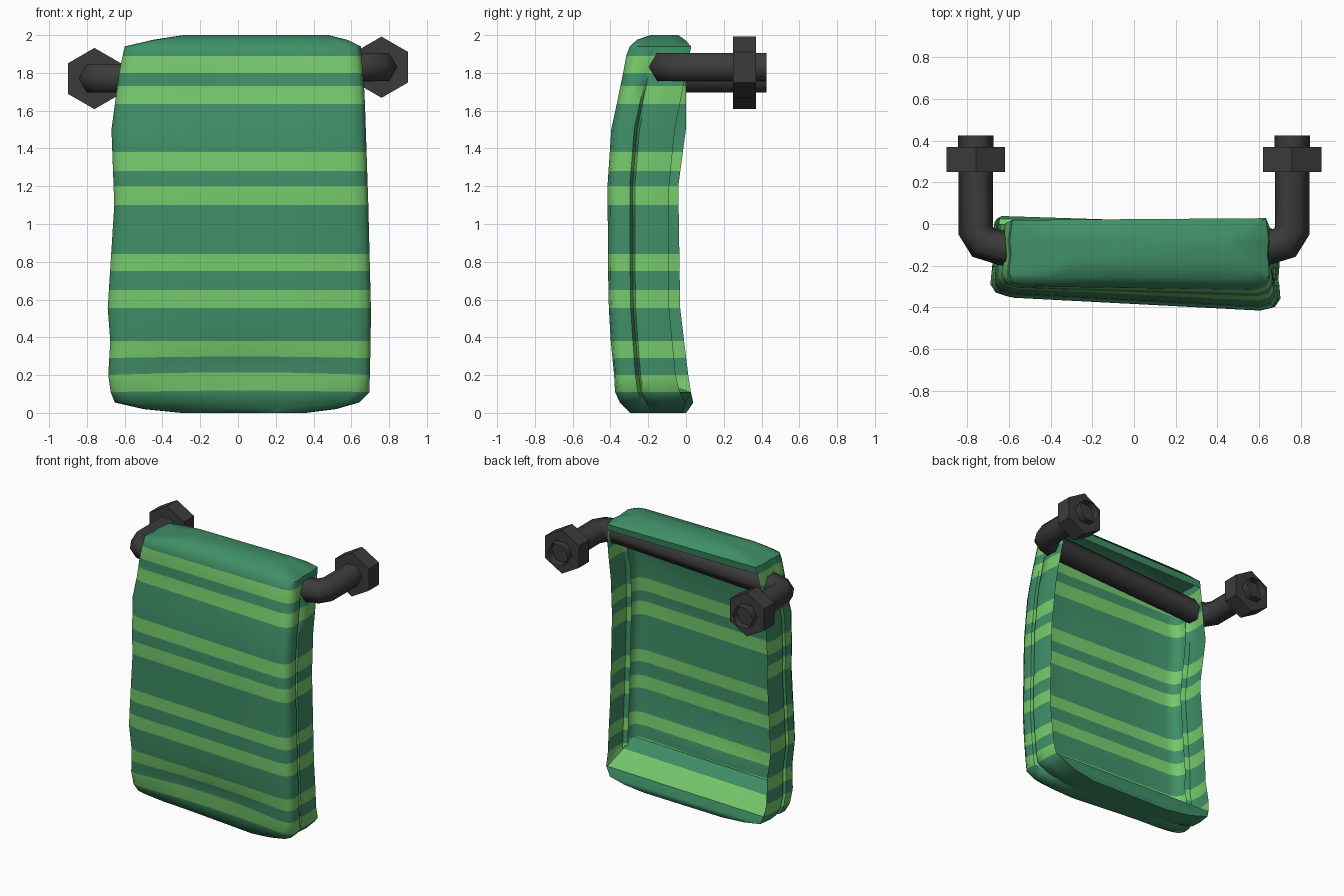
import bpy, bmesh, math

if "Cube" in bpy.data.objects:
    bpy.data.objects.remove(bpy.data.objects["Cube"])


def material(name, rgb):
    m = bpy.data.materials.new(name)
    m.diffuse_color = (*rgb, 1)
    m.use_nodes = True
    m.node_tree.nodes["Principled BSDF"].inputs["Base Color"].default_value = m.diffuse_color
    return m


green = material("towel green", (0.050, 0.275, 0.135))
light = material("stripe light green", (0.18, 0.585, 0.15))
iron = material("dark iron", (0.044, 0.044, 0.044))


def lerp(table, z):
    """Piecewise linear lookup in (z, value) pairs."""
    for (z0, a), (z1, b) in zip(table, table[1:]):
        if z <= z1:
            return a + (b - a) * max(0, (z - z0) / (z1 - z0))
    return table[-1][1]


# Towel: a lofted open-backed shell, outline given per height
LEFT = [(0, -.30), (.02, -.50), (.05, -.65), (.15, -.69), (.4, -.675), (.55, -.69), (1.1, -.655),
        (1.5, -.67), (1.8, -.63), (1.94, -.60), (1.975, -.45), (2, -.29)]
RIGHT = [(0, .36), (.02, .52), (.07, .695), (.5, .705), (1.1, .69), (1.7, .67),
         (1.94, .65), (1.975, .58), (2, .48)]
FRONT = [(0, -.30), (.05, -.355), (.12, -.39), (.6, -.415), (1.2, -.42), (1.5, -.40),
         (1.8, -.335), (1.93, -.31), (1.975, -.26), (2, -.19)]
BACK_L = [(0, .0), (.05, .04), (.14, .02), (.55, -.03), (1.2, -.04), (1.5, .0),
          (1.75, .0), (1.95, .02), (2, -.04)]
BACK_R = [(0, -.02), (.05, .0), (.14, -.05), (.55, -.09), (1.2, -.09), (1.5, -.06),
          (1.75, -.01), (1.95, .03), (2, -.04)]
STRIPES = [(.11, .20), (.29, .38), (.555, .65), (.75, .84), (1.1, 1.2),
           (1.28, 1.38), (1.635, 1.73), (1.80, 1.89)]
# half cross-section: across (0 middle to 1 edge), depth (0 front to 1 back)
GROOVE = .935
HALF = [(.4, 0), (.88, .0), (.965, .05), (1, .17), (.992, .37), (GROOVE, .41),
        (.985, .45), (.995, .7), (.975, 1)]
SECTION = [(-u, v) for u, v in reversed(HALF)] + [(0, 0)] + HALF
levels = sorted({z for s in STRIPES for z in s} | {0, .02, .055, 1.5, 1.94, 1.975, 2})


def towel_point(u, v, z):
    l, r = lerp(LEFT, z), lerp(RIGHT, z)
    if abs(u) == GROOVE:                   # groove between layers fades out at top
        u += math.copysign(.054 * (1 - max(0, min(1, (1.85 - z) / .3))), u)
    t = (u + 1) / 2
    yf = lerp(FRONT, z) + .07 * (1 - t) * min(1, (2 - z) / .4)
    yb = lerp(BACK_L, z) * (1 - t) + lerp(BACK_R, z) * t
    low = max(0, 1 - abs(z - .2) / .2) * (1 - u * u) * (1 - v)
    return (l + (r - l) * t, yf + (yb - yf) * v + .04 * low, z + .015 * low)


bm = bmesh.new()
rings = [[bm.verts.new(towel_point(u, v, z)) for u, v in SECTION] for z in levels]
for z0, z1, a, b in zip(levels, levels[1:], rings, rings[1:]):
    striped = any(s0 < (z0 + z1) / 2 < s1 for s0, s1 in STRIPES)
    faces = [bm.faces.new((a[i], a[i + 1], b[i + 1], b[i])) for i in range(len(a) - 1)]
    if z1 <= .12 or z0 >= 1.885:           # back lips at the hem and over the bar
        faces.append(bm.faces.new((a[-1], a[0], b[0], b[-1])))
    for f in faces:
        f.material_index = int(striped)
bm.faces.new(rings[-1])
bm.faces.new(rings[0][::-1])
# folded hem inside, sloping from the back lip up to the front sheet
hem = [[bm.verts.new(towel_point(s * .96, v, z)) for s in (-1, 1)]
       for v, z in ((1, .11), (.5, .17), (.18, .22))]
for i, (a, b) in enumerate(zip(hem, hem[1:])):
    bm.faces.new((a[0], a[1], b[1], b[0])).material_index = 1 - i
mesh = bpy.data.meshes.new("towel")
bm.to_mesh(mesh)
bm.free()
towel = bpy.data.objects.new("towel", mesh)
bpy.context.collection.objects.link(towel)
mesh.materials.append(green)
mesh.materials.append(light)


def smooth(obj, angle):
    bpy.ops.object.select_all(action='DESELECT')
    obj.select_set(True)
    bpy.context.view_layer.objects.active = obj
    bpy.ops.object.shade_smooth_by_angle(angle=math.radians(angle))


smooth(towel, 50)

# Bent pipe rail, slightly higher on the right
side = [(.76, .425), (.76, -.03), (.725, -.09), (.63, -.115)]
path = [(-x, y, 1.77) for x, y in side] + [(x, y, 1.83) for x, y in reversed(side)]
curve = bpy.data.curves.new("pipe_rail", 'CURVE')
curve.dimensions = '3D'
curve.bevel_depth = .085
curve.bevel_resolution = 1                 # six-sided pipe
curve.use_fill_caps = False
spline = curve.splines.new('POLY')
spline.points.add(len(path) - 1)
for p, co in zip(spline.points, path):
    p.co = (*co, 1)
curve.materials.append(iron)
rail = bpy.data.objects.new("pipe_rail", curve)
bpy.context.collection.objects.link(rail)
bpy.ops.object.select_all(action='DESELECT')
rail.select_set(True)
bpy.context.view_layer.objects.active = rail
bpy.ops.object.convert(target='MESH')
smooth(bpy.context.object, 62)

# Hexagonal nuts on both pipe ends
for name, x, z in (("left_nut", -.76, 1.77), ("right_nut", .76, 1.83)):
    bpy.ops.mesh.primitive_cylinder_add(vertices=6, radius=.162, depth=.12,
                                        location=(x, .31, z), rotation=(math.pi / 2, 0, 0))
    nut = bpy.context.object
    nut.name = name
    nut.data.materials.append(iron)
    smooth(nut, 62)
    nut.data.shade_flat()
